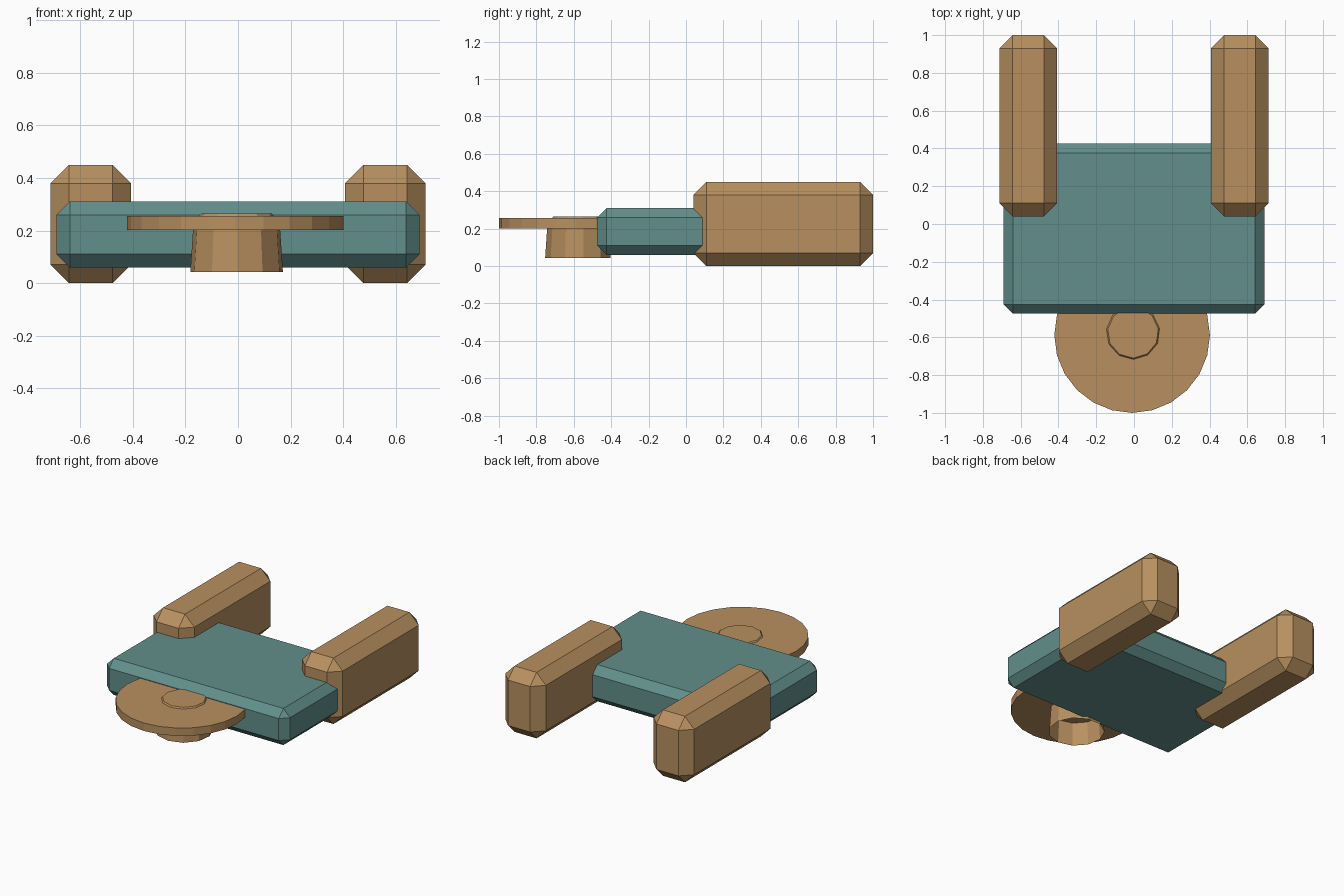
import bpy
import bmesh
from mathutils import Matrix, Vector

cube = bpy.data.objects.get("Cube")
if cube:
    bpy.data.objects.remove(cube, do_unlink=True)


def make_material(name, rgb):
    mat = bpy.data.materials.new(name)
    mat.use_nodes = True
    mat.diffuse_color = (*rgb, 1)
    mat.node_tree.nodes["Principled BSDF"].inputs["Base Color"].default_value = (*rgb, 1)
    return mat


tan = make_material("tan", (0.48, 0.28, 0.117))
teal = make_material("teal", (0.122, 0.275, 0.258))


def finish(bm, name, mat):
    mesh = bpy.data.meshes.new(name)
    bm.normal_update()
    bm.to_mesh(mesh)
    bm.free()
    mesh.materials.append(mat)
    obj = bpy.data.objects.new(name, mesh)
    bpy.context.collection.objects.link(obj)
    return obj


def chamfered_box(name, low, high, chamfer, mat):
    low, high = Vector(low), Vector(high)
    bm = bmesh.new()
    placed = Matrix.Translation((low + high) / 2) @ Matrix.Diagonal((*(high - low), 1))
    bmesh.ops.create_cube(bm, size=1, matrix=placed)
    bmesh.ops.bevel(bm, geom=bm.edges[:], offset=chamfer, segments=1,
                    affect='EDGES', profile=0.5)
    return finish(bm, name, mat)


def turned(name, rings, sides, centre, mat, open_bottom=False, turn=0):
    """Stack of (radius, z) rings, capped on top and optionally at the bottom."""
    bm = bmesh.new()
    loops = []
    for radius, z in rings:
        spin = Matrix.Translation((*centre, z)) @ Matrix.Rotation(turn, 4, 'Z')
        loops.append(bmesh.ops.create_circle(bm, segments=sides, radius=radius,
                                             matrix=spin)["verts"])
    for a, b in zip(loops, loops[1:]):
        for i in range(sides):
            j = (i + 1) % sides
            bm.faces.new((a[i], a[j], b[j], b[i]))
    bm.faces.new(loops[-1])
    if not open_bottom:
        bm.faces.new(loops[0][::-1])
    bmesh.ops.recalc_face_normals(bm, faces=bm.faces[:])
    return finish(bm, name, mat)


# Flat main body
chamfered_box("body", (-0.69, -0.475, 0.06), (0.69, 0.425, 0.31), 0.05, teal)

# Two long blocks at the back corners
for side, x in (("left", 0.56), ("right", -0.56)):
    chamfered_box(side + "_rear_block", (x - 0.153, 0.04, 0),
                  (x + 0.153, 1, 0.45), 0.07, tan)

# Round plate at the front, with a hollow stub through its middle
turned("front_disc", [(0.412, 0.202), (0.412, 0.256)], 24, (-0.01, -0.588), tan)
turned("disc_stub", [(0.178, 0.043), (0.166, 0.225), (0.135, 0.265)], 11,
       (-0.005, -0.575), tan, open_bottom=True, turn=0.3)
